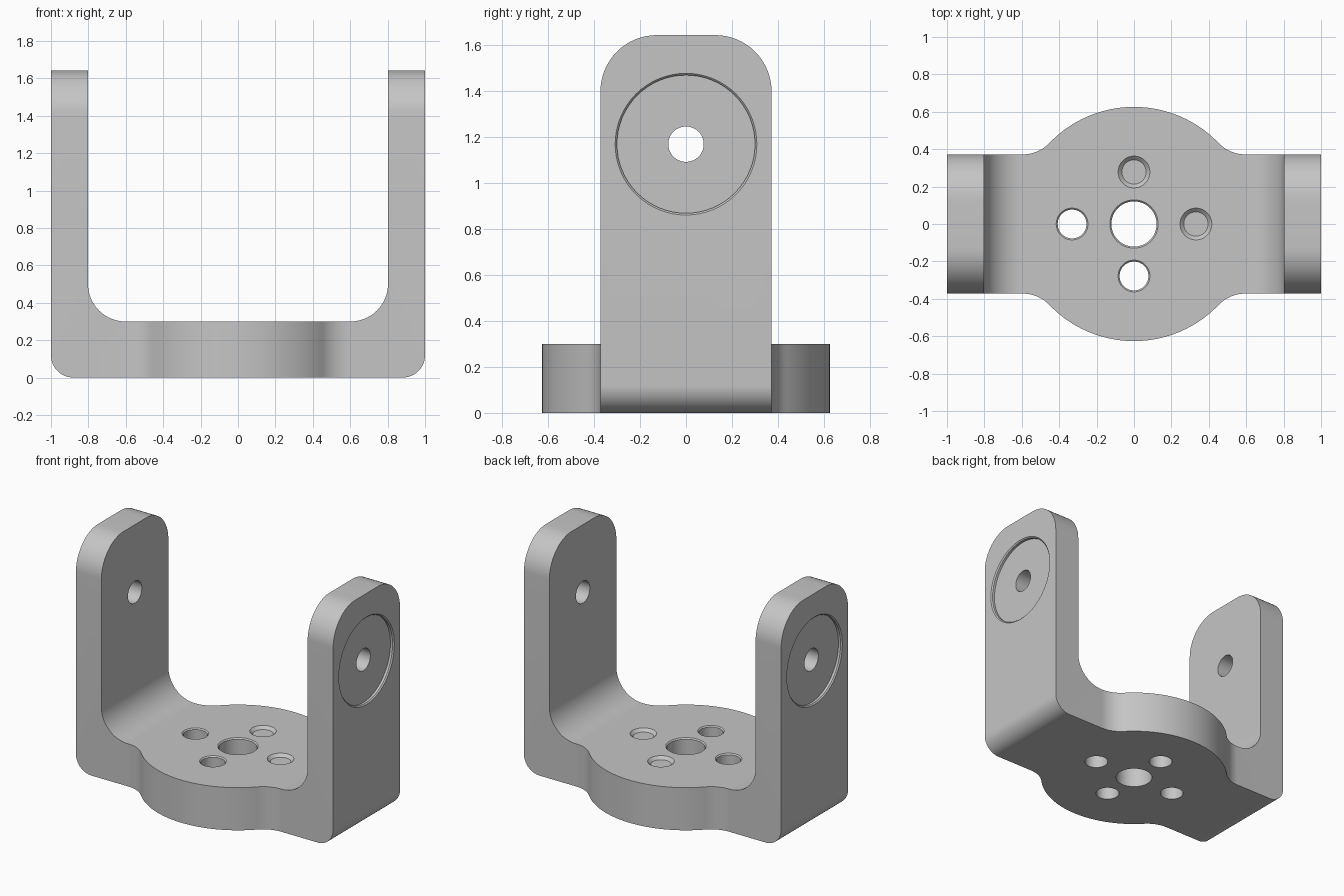
import bpy, bmesh
from math import sin, cos, pi, atan2, sqrt
from mathutils import Matrix

if "Cube" in bpy.data.objects:
    bpy.data.objects.remove(bpy.data.objects["Cube"])

HEIGHT = 1.642       # top of the arms
HALF_WIDTH = 0.372   # arm half width
INNER = 0.802        # inner face of the arms
BASE = 0.3           # base thickness
DISC = 0.626         # round base radius
PIVOT_Z = 1.168      # arm hole height
CHAMFER = 0.008      # softened rims

grey = bpy.data.materials.new("plain_grey")
grey.use_nodes = True
grey.diffuse_color = (0.56, 0.56, 0.56, 1)
grey.node_tree.nodes["Principled BSDF"].inputs["Base Color"].default_value = (0.56, 0.56, 0.56, 1)


def arc(cx, cy, r, a0, a1, n=16):
    steps = [a0 + (a1 - a0) * i / n for i in range(n + 1)]
    return [(cx + r * cos(a), cy + r * sin(a)) for a in steps]


def mirrored(half):
    """Close a profile by mirroring it across its second-axis line."""
    return half + [(-x, y) for x, y in reversed(half) if abs(x) > 1e-6]


def finish(name, bm):
    bmesh.ops.recalc_face_normals(bm, faces=bm.faces)
    mesh = bpy.data.meshes.new(name)
    bm.to_mesh(mesh)
    bm.free()
    mesh.materials.append(grey)
    obj = bpy.data.objects.new(name, mesh)
    bpy.context.collection.objects.link(obj)
    return obj


def prism(name, outline, place, direction):
    bm = bmesh.new()
    face = bm.faces.new([bm.verts.new(place(a, b)) for a, b in outline])
    top = bmesh.ops.extrude_face_region(bm, geom=[face])["geom"]
    verts = [v for v in top if isinstance(v, bmesh.types.BMVert)]
    bmesh.ops.translate(bm, verts=verts, vec=direction)
    return finish(name, bm)


def rod(centre, r1, r2, depth, axis="Z"):
    turn = Matrix.Rotation(pi / 2, 4, "Y") if axis == "X" else Matrix()
    bm = bmesh.new()
    bmesh.ops.create_cone(bm, cap_ends=True, segments=64, radius1=r1, radius2=r2,
                          depth=depth, matrix=Matrix.Translation(centre) @ turn)
    return finish("hole_cutter", bm)


def boolean(target, tool, operation):
    bpy.context.view_layer.objects.active = target
    mod = target.modifiers.new(operation.lower(), "BOOLEAN")
    mod.operation, mod.solver, mod.object = operation, "EXACT", tool
    bpy.ops.object.modifier_apply(modifier=mod.name)
    bpy.data.objects.remove(tool)


# U-shaped side profile with rounded outer and inner corners
half_u = arc(1 - 0.12, 0.12, 0.12, -pi / 2, 0)
half_u += [(1, HEIGHT), (INNER, HEIGHT)]
half_u += arc(INNER - 0.2, BASE + 0.2, 0.2, 0, -pi / 2)
outline = half_u + [(-x, z) for x, z in reversed(half_u)]
bracket = prism("bracket", outline, lambda x, z: (x, -0.8, z), (0, 1.6, 0))

# Plan outline: round base blending into the straight arms
blend = 0.2
by = HALF_WIDTH + blend
bx = sqrt((DISC + blend) ** 2 - by ** 2)
theta = atan2(by, bx)
quarter = [(1.2, HALF_WIDTH)] + arc(bx, by, blend, 1.5 * pi, pi + theta)
quarter += arc(0, 0, DISC, theta, pi / 2, 24)[1:]
back = mirrored(quarter)
plan = back + [(x, -y) for x, y in reversed(back)]
boolean(bracket, prism("plan_cutter", plan, lambda x, y: (x, y, -1), (0, 0, 4)), "INTERSECT")

# Rounded arm tops: only the short edges running across the arm thickness
bm = bmesh.new()
bm.from_mesh(bracket.data)
corners = []
for edge in bm.edges:
    a, b = (v.co for v in edge.verts)
    if min(a.z, b.z) > HEIGHT - 0.01 and abs(a.y - b.y) < 0.01:
        corners.append(edge)
bmesh.ops.bevel(bm, geom=corners, offset=0.245, segments=16, profile=0.5, affect="EDGES")
bmesh.ops.recalc_face_normals(bm, faces=bm.faces)
bm.to_mesh(bracket.data)
bm.free()

# Shallow round recess with a softened rim on each outer face
for side in (-1, 1):
    boolean(bracket, rod((side * 1.075, 0, PIVOT_Z), 0.3, 0.3, 0.2, "X"), "DIFFERENCE")
    narrow, wide = 0.3 + CHAMFER - 0.02, 0.3 + CHAMFER + 0.02
    r1, r2 = (narrow, wide) if side > 0 else (wide, narrow)
    boolean(bracket, rod((side, 0, PIVOT_Z), r1, r2, 0.04, "X"), "DIFFERENCE")

# Pivot hole through both arms
boolean(bracket, rod((0, 0, PIVOT_Z), 0.077, 0.077, 3, "X"), "DIFFERENCE")

# Base mounting holes with softened upper rims
holes = [(0, 0, 0.121)]
for side in (-1, 1):
    holes += [(side * 0.331, 0, 0.077), (0, side * 0.278, 0.077)]
for x, y, r in holes:
    boolean(bracket, rod((x, y, 0.15), r, r, 0.6), "DIFFERENCE")
    boolean(bracket, rod((x, y, BASE), r + CHAMFER - 0.02, r + CHAMFER + 0.02, 0.04), "DIFFERENCE")

bpy.ops.object.select_all(action="DESELECT")
bracket.select_set(True)
bpy.context.view_layer.objects.active = bracket
bpy.ops.object.shade_smooth_by_angle(angle=pi / 6)
